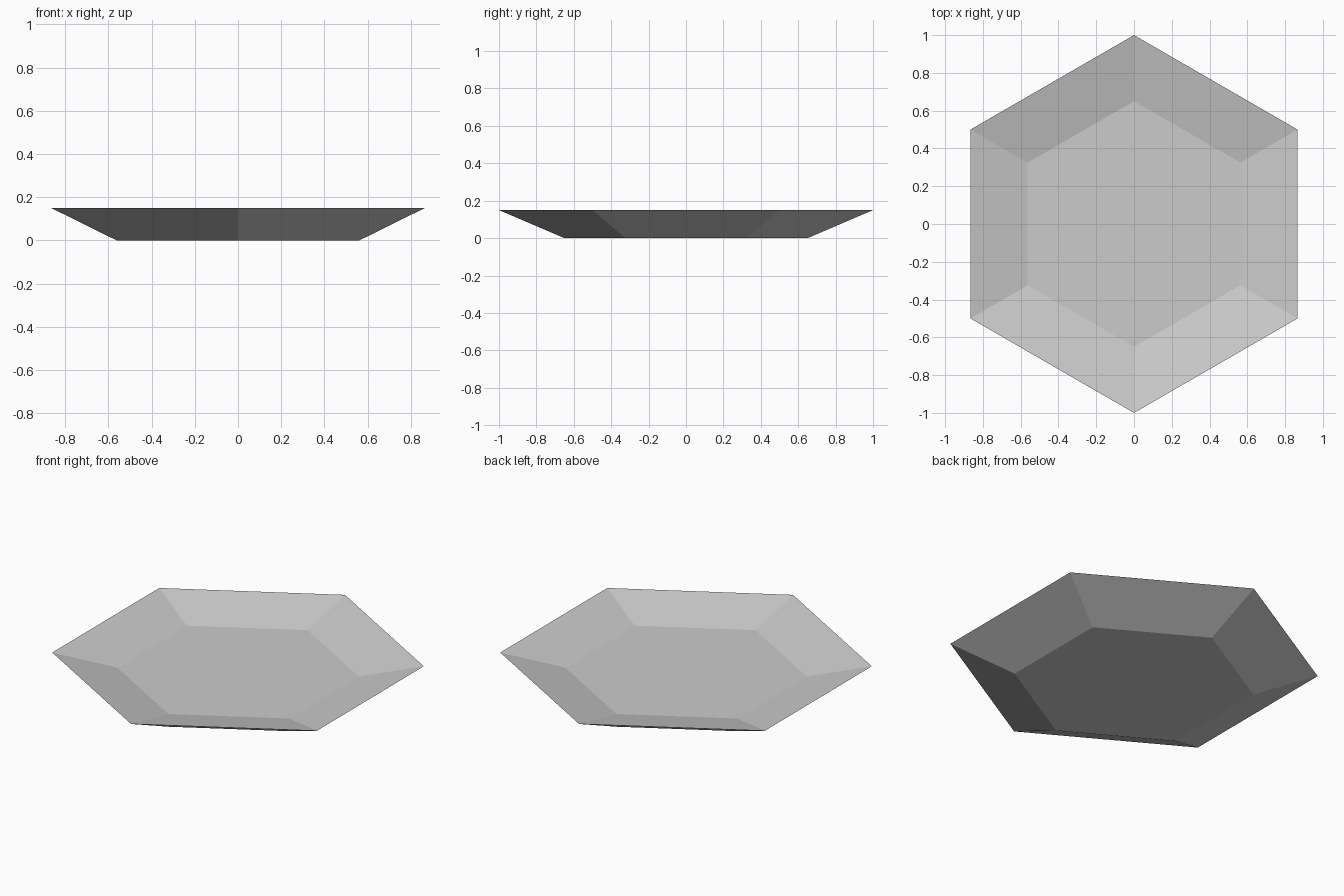
import bpy, bmesh
from math import pi, sin, cos

cube = bpy.data.objects.get("Cube")
if cube:
    bpy.data.objects.remove(cube, do_unlink=True)

# Plain grey
grey = bpy.data.materials.new("grey")
grey.use_nodes = True
colour = (0.6, 0.6, 0.6, 1)
grey.diffuse_color = colour
grey.node_tree.nodes["Principled BSDF"].inputs["Base Color"].default_value = colour

SIDES = 6
RIM, FLOOR = 1.0, 0.65
HEIGHT, FLOOR_Z = 0.15, 0.075

bm = bmesh.new()


def ring(radius, z):
    angles = [pi / 2 + i * 2 * pi / SIDES for i in range(SIDES)]
    return [bm.verts.new((radius * cos(a), radius * sin(a), z)) for a in angles]


# Underside, sharp rim and raised inner floor
base, rim, floor = ring(FLOOR, 0), ring(RIM, HEIGHT), ring(FLOOR, FLOOR_Z)
bm.faces.new(base[::-1])
bm.faces.new(floor)
for low, high in ((base, rim), (rim, floor)):
    for i in range(SIDES):
        j = (i + 1) % SIDES
        bm.faces.new((low[i], low[j], high[j], high[i]))
bmesh.ops.recalc_face_normals(bm, faces=bm.faces)

mesh = bpy.data.meshes.new("hexagonal_dish")
bm.to_mesh(mesh)
bm.free()
mesh.materials.append(grey)
dish = bpy.data.objects.new("hexagonal_dish", mesh)
bpy.context.collection.objects.link(dish)
